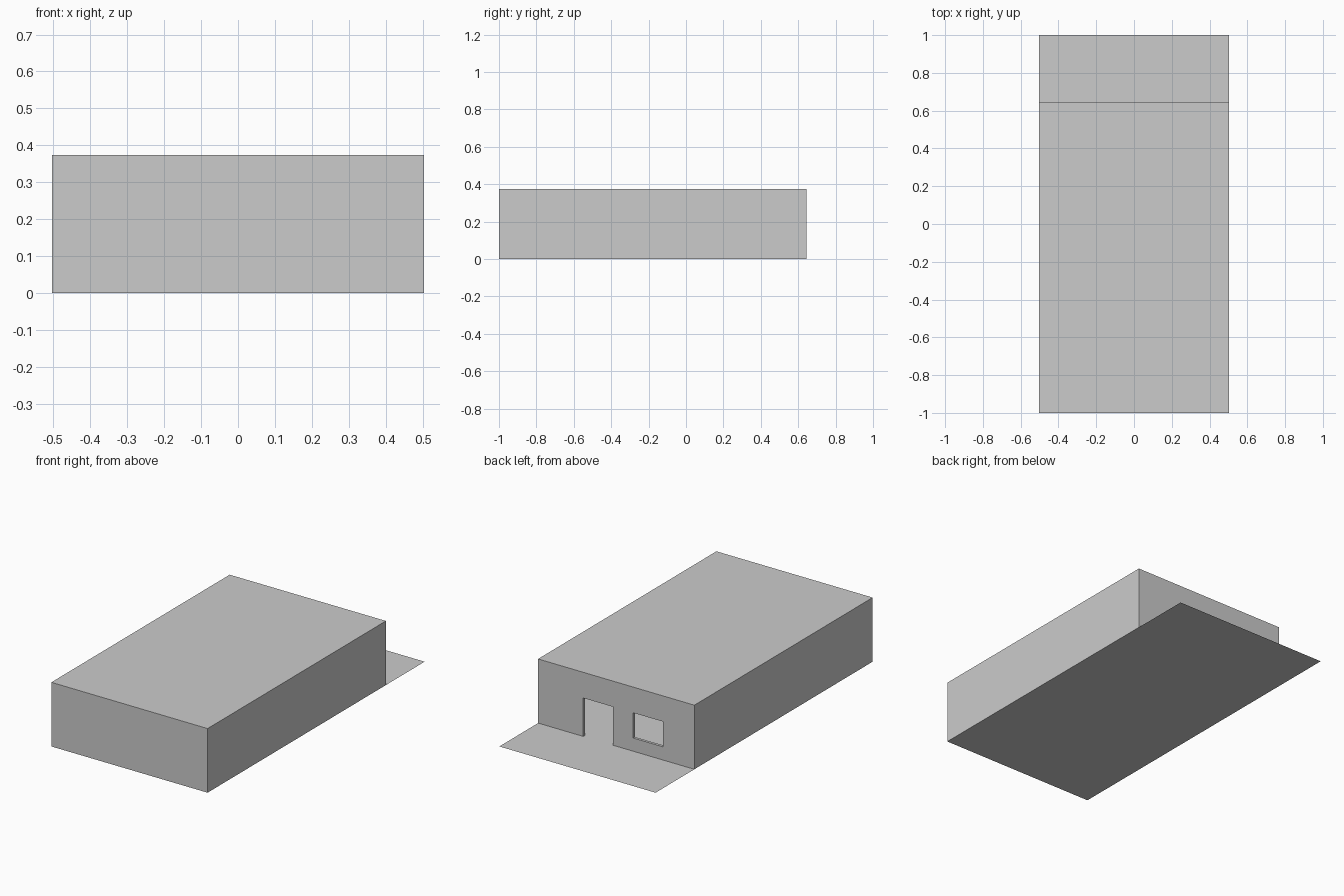
import bpy
import bmesh
from mathutils import Vector

default = bpy.data.objects.get("Cube")
if default:
    bpy.data.objects.remove(default, do_unlink=True)

# Overall dimensions
HALF_X = 0.504
FRONT_Y, BACK_Y, SLAB_Y = -1.0, 0.643, 1.0
HEIGHT = 0.374
WALL = 0.016

grey = bpy.data.materials.new("light grey")
grey.use_nodes = True
colour = (0.6, 0.6, 0.6, 1)
grey.diffuse_color = colour
grey.node_tree.nodes["Principled BSDF"].inputs["Base Color"].default_value = colour


def add_object(name, bm):
    mesh = bpy.data.meshes.new(name)
    bm.to_mesh(mesh)
    bm.free()
    mesh.materials.append(grey)
    obj = bpy.data.objects.new(name, mesh)
    bpy.context.collection.objects.link(obj)
    return obj


def box(name, low, high):
    low, high = Vector(low), Vector(high)
    bm = bmesh.new()
    bmesh.ops.create_cube(bm, size=1)
    bmesh.ops.scale(bm, vec=high - low, verts=bm.verts)
    bmesh.ops.translate(bm, vec=(low + high) / 2, verts=bm.verts)
    return add_object(name, bm)


def cut(target, cutter):
    mod = target.modifiers.new("cut", 'BOOLEAN')
    mod.operation = 'DIFFERENCE'
    mod.solver = 'EXACT'
    mod.object = cutter
    bpy.context.view_layer.objects.active = target
    bpy.ops.object.modifier_apply(modifier=mod.name)
    bpy.data.objects.remove(cutter, do_unlink=True)


# Walls and flat roof: a hollow shell, open underneath
building = box("walls_and_roof", (-HALF_X, FRONT_Y, 0), (HALF_X, BACK_Y, HEIGHT))
cut(building, box("room_cutter", (WALL - HALF_X, FRONT_Y + WALL, -0.1),
                  (HALF_X - WALL, BACK_Y - WALL, HEIGHT - WALL)))

# Doorway and window in the back wall
cut(building, box("door_cutter", (0.02, BACK_Y - 0.1, -0.1), (0.213, BACK_Y + 0.1, 0.224)))
cut(building, box("window_cutter", (-0.302, BACK_Y - 0.1, 0.077), (-0.109, BACK_Y + 0.1, 0.224)))

# Thin floor reaching out behind the building as a terrace
bm = bmesh.new()
bmesh.ops.create_grid(bm, x_segments=1, y_segments=1, size=1)
bmesh.ops.scale(bm, vec=(HALF_X, SLAB_Y, 1), verts=bm.verts)
add_object("floor_and_terrace", bm)
